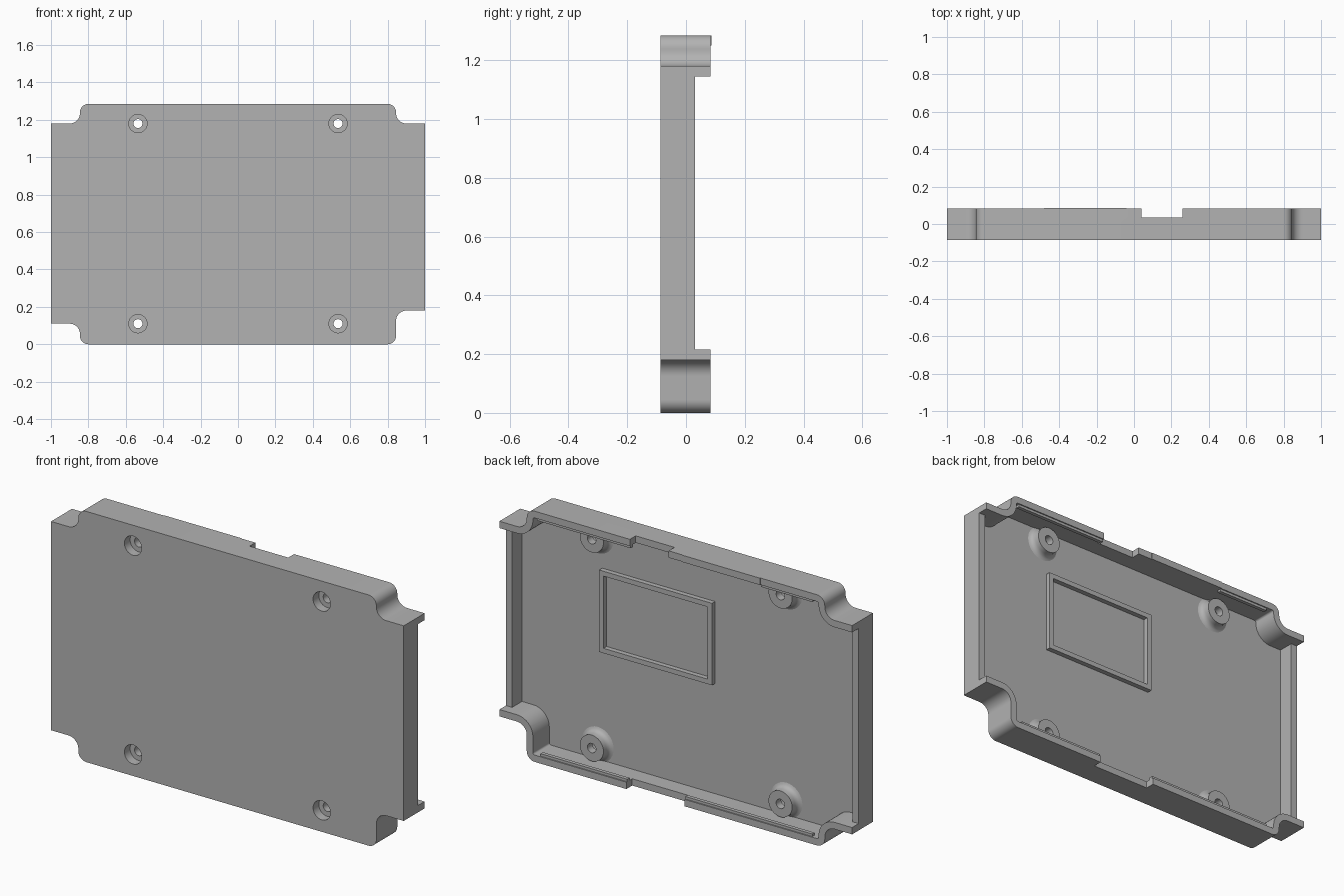
import bpy, bmesh, math
from mathutils import Vector

cube = bpy.data.objects.get("Cube")
if cube:
    bpy.data.objects.remove(cube, do_unlink=True)

FRONT, BACK, FLOOR, WALL = -0.086, 0.083, -0.05, 0.035
TOP = 1.285

grey = bpy.data.materials.new("plain_grey")
grey.use_nodes = True
grey.diffuse_color = (0.45, 0.45, 0.45, 1)
grey.node_tree.nodes["Principled BSDF"].inputs["Base Color"].default_value = grey.diffuse_color


def finish(name, bm):
    bmesh.ops.recalc_face_normals(bm, faces=bm.faces)
    mesh = bpy.data.meshes.new(name)
    bm.to_mesh(mesh)
    bm.free()
    mesh.materials.append(grey)
    ob = bpy.data.objects.new(name, mesh)
    bpy.context.collection.objects.link(ob)
    return ob


def prism(name, pts, y0, y1):
    bm = bmesh.new()
    face = bm.faces.new([bm.verts.new((x, y0, z)) for x, z in pts])
    out = bmesh.ops.extrude_face_region(bm, geom=[face])
    moved = [v for v in out["geom"] if isinstance(v, bmesh.types.BMVert)]
    bmesh.ops.translate(bm, vec=(0, y1 - y0, 0), verts=moved)
    return finish(name, bm)


def box(name, x0, x1, y0, y1, z0, z1):
    return prism(name, [(x0, z0), (x1, z0), (x1, z1), (x0, z1)], y0, y1)


def cut(target, cutter):
    mod = target.modifiers.new("cut", "BOOLEAN")
    mod.operation, mod.solver, mod.object = "DIFFERENCE", "EXACT", cutter
    select(target)
    bpy.ops.object.modifier_apply(modifier=mod.name)
    bpy.data.objects.remove(cutter, do_unlink=True)


def select(ob):
    bpy.ops.object.select_all(action="DESELECT")
    ob.select_set(True)
    bpy.context.view_layer.objects.active = ob


def smooth(ob):
    select(ob)
    bpy.ops.object.shade_smooth_by_angle(angle=math.radians(30))


def corner(sx, sz, step, edge, t):
    """Stepped corner with a concave then a convex fillet, inset by t."""
    x, step, edge = 0.845 - t, step - sz * t, edge - sz * t
    big, small = 0.055 + t, max(0.045 - t, 0.01)
    angles = [math.pi / 2 * i / 10 for i in range(11)]
    pts = [(1 - t, step)]
    pts += [(x + big - big * math.sin(a), step + sz * (big - big * math.cos(a))) for a in angles]
    pts += [(x - small + small * math.cos(a), edge - sz * (small - small * math.sin(a))) for a in angles]
    return [(sx * px, pz) for px, pz in pts]


def outline(t):
    return (corner(1, 1, 1.18, TOP, t) + corner(-1, 1, 1.18, TOP, t)[::-1]
            + corner(-1, -1, 0.11, 0, t) + corner(1, -1, 0.18, 0, t)[::-1])


def disc(x, z, r, n=32):
    return [(x + r * math.cos(math.tau * i / n), z + r * math.sin(math.tau * i / n)) for i in range(n)]


# Tray: floor and rim in one shell
tray = prism("tray", outline(0), FRONT, BACK)
cut(tray, prism("cavity", outline(WALL), FLOOR, 0.2))

# Lowered end walls
for side, low in ((1, 0.18), (-1, 0.11)):
    x0, x1 = sorted((side * 0.94, side * 1.1))
    cut(tray, box("end_cutter", x0, x1, 0.03, 0.2, low + WALL, 1.18 - WALL))

# Rim notches in the long walls
cut(tray, box("top_notch", 0.04, 0.26, 0.036, 0.2, 1.2, 1.4))
cut(tray, box("bottom_notch", -0.05, 0.28, 0.036, 0.2, -0.1, 0.08))

# Screw bosses with counterbores open at the front
boss_profile = [(0.092, FLOOR - 0.003), (0.09, FLOOR), (0.079, -0.046), (0.071, -0.037),
                (0.067, -0.024), (0.067, 0), (0.024, 0), (0.024, -0.04),
                (0.049, -0.04), (0.049, FLOOR - 0.003)]
for vert, z in (("top", 1.18), ("bottom", 0.11)):
    for side, x in (("left", 0.535), ("right", -0.535)):
        cut(tray, prism("bore", disc(x, z, 0.049), -0.2, 0))
        bm = bmesh.new()
        ring = [bm.verts.new((x + r, y, z)) for r, y in boss_profile]
        edges = [bm.edges.new((a, b)) for a, b in zip(ring, ring[1:] + ring[:1])]
        bmesh.ops.spin(bm, geom=ring + edges, cent=Vector((x, 0, z)), axis=(0, 1, 0),
                       angle=math.tau, steps=32)
        bmesh.ops.remove_doubles(bm, verts=bm.verts, dist=0.0001)
        smooth(finish(f"{vert}_{side}_boss", bm))

smooth(tray)

# Raised rectangular frame on the floor
frame = box("floor_frame", -0.13, 0.51, FLOOR - 0.005, -0.025, 0.6, 1.02)
cut(frame, box("frame_hole", -0.105, 0.485, -0.2, 0.2, 0.625, 0.995))

# Snap ridges along the inside of the long walls
for i, (x0, x1) in enumerate(((0.26, 0.79), (-0.77, -0.48))):
    box(f"top_ridge_{i + 1}", x0, x1, 0.058, 0.077, TOP - WALL - 0.013, TOP - WALL + 0.005)
for i, (x0, x1) in enumerate(((0.28, 0.77), (-0.77, -0.05))):
    box(f"bottom_ridge_{i + 1}", x0, x1, 0.058, 0.077, WALL - 0.005, WALL + 0.013)

# Slightly raised strip on the top rim
box("rim_strip", -0.48, -0.04, BACK - 0.01, BACK + 0.003, TOP - WALL, TOP)
